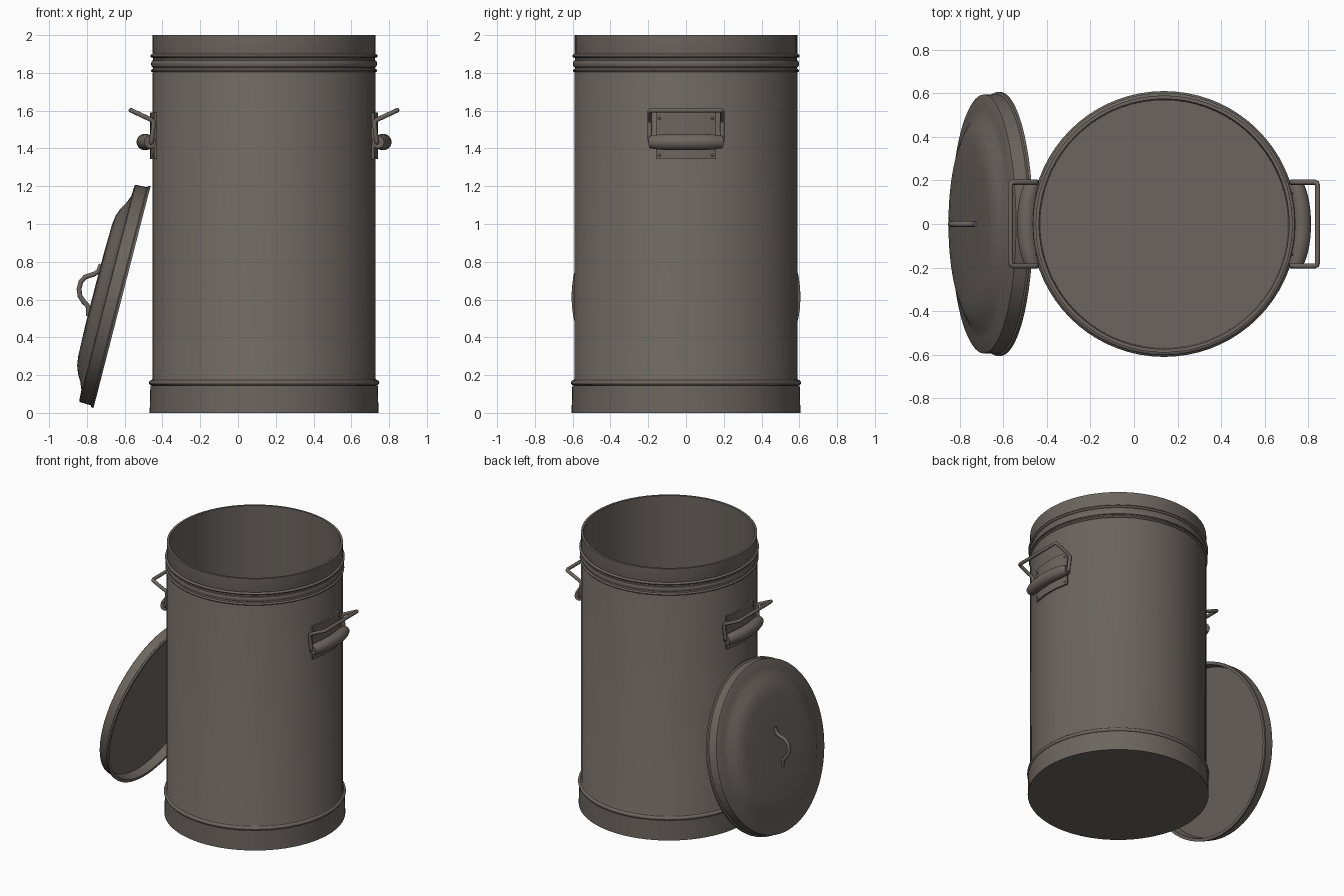
import bpy, bmesh, math
from mathutils import Vector, Matrix

cube = bpy.data.objects.get("Cube")
if cube:
    bpy.data.objects.remove(cube, do_unlink=True)

steel = bpy.data.materials.new("weathered_steel")
steel.use_nodes = True
colour = (0.15, 0.13, 0.115, 1)
steel.diffuse_color = colour
steel.node_tree.nodes["Principled BSDF"].inputs["Base Color"].default_value = colour

CX = 0.138          # axis of the can
SEGS = 72


def finish(name, bm, matrix=Matrix(), angle=35):
    """Turn a bmesh into a smooth shaded object."""
    bmesh.ops.recalc_face_normals(bm, faces=bm.faces)
    mesh = bpy.data.meshes.new(name)
    bm.to_mesh(mesh)
    bm.free()
    mesh.transform(matrix)
    if matrix.determinant() < 0:
        mesh.flip_normals()
    mesh.materials.append(steel)
    obj = bpy.data.objects.new(name, mesh)
    bpy.context.collection.objects.link(obj)
    bpy.ops.object.select_all(action='DESELECT')
    obj.select_set(True)
    bpy.context.view_layer.objects.active = obj
    bpy.ops.object.shade_smooth_by_angle(angle=math.radians(angle))
    return obj


def lathe(name, profile, matrix):
    """Spin a closed (radius, height) profile around z."""
    bm = bmesh.new()
    verts = [bm.verts.new((r, 0, z)) for r, z in profile]
    edges = [bm.edges.new(pair) for pair in zip(verts, verts[1:])]
    bmesh.ops.spin(bm, geom=verts + edges, cent=(0, 0, 0), axis=(0, 0, 1),
                   angle=math.tau, steps=SEGS)
    bmesh.ops.remove_doubles(bm, verts=bm.verts, dist=0.0005)
    return finish(name, bm, matrix)


def tube(name, path, radii, matrix, sides=12):
    """Sweep a round section along a path with capped ends."""
    bm = bmesh.new()
    pts = [Vector(p) for p in path]
    rings, normal = [], None
    for i, p in enumerate(pts):
        t = (pts[min(i + 1, len(pts) - 1)] - pts[max(i - 1, 0)]).normalized()
        normal = t.orthogonal() if normal is None else normal - t * normal.dot(t)
        normal.normalize()
        side = t.cross(normal)
        rings.append([bm.verts.new(p + radii[i] * (normal * math.cos(a) + side * math.sin(a)))
                      for a in (math.tau * k / sides for k in range(sides))])
    for a, b in zip(rings, rings[1:]):
        for k in range(sides):
            j = (k + 1) % sides
            bm.faces.new((a[k], a[j], b[j], b[k]))
    bm.faces.new(rings[0])
    bm.faces.new(rings[-1])
    return finish(name, bm, matrix, 50)


def rounded(path, cut):
    """Chamfer the inner corners of a path."""
    pts = [Vector(p) for p in path]
    out = [pts[0]]
    for a, b, c in zip(pts, pts[1:], pts[2:]):
        start, end = b + (a - b).normalized() * cut, b + (c - b).normalized() * cut
        out += [start, (start + end + 2 * b) / 4, end]
    return out + [pts[-1]]


def bead(z, r, bulge, half):
    """Profile points of a raised rolled ring."""
    return [(r + bulge * math.sin(a), z - half * math.cos(a))
            for a in (math.pi * k / 6 for k in range(7))]


# Can: base band, straight wall, rolled rings, rim and hollow inside
can = [(0, 0), (0.606, 0), (0.602, 0.145)]
can += bead(0.16, 0.595, 0.015, 0.014)
can += [(0.591, 0.18), (0.591, 1.80)]
can += bead(1.812, 0.589, 0.010, 0.008)
can += [(0.588, 1.825)]
can += bead(1.848, 0.588, 0.010, 0.019)
can += [(0.588, 1.875)]
can += bead(1.89, 0.589, 0.013, 0.010)
can += [(0.59, 1.905), (0.59, 2.0), (0.574, 2.0), (0.568, 0.02), (0, 0.02)]
lathe("can_body", can, Matrix.Translation((CX, 0, 0)))

# Lid leaning on the can: local z is the outward direction
lean = math.atan2(0.302, 1.174)
up = Vector((math.sin(lean), 0, math.cos(lean)))
out = Vector((-math.cos(lean), 0, math.sin(lean)))
lid_frame = Matrix.Translation((-0.614, 0, 0.613)) @ Matrix((up, out.cross(up), out)).transposed().to_4x4()
lid = [(0, 0.06), (0.575, 0.06), (0.585, 0), (0.606, 0), (0.606, 0.012), (0.596, 0.018),
       (0.594, 0.078), (0.586, 0.083), (0.53, 0.086), (0.49, 0.102), (0.45, 0.125),
       (0.41, 0.14), (0.36, 0.147), (0.2, 0.151), (0, 0.152)]
lathe("lid", lid, lid_frame)

# Bent strap handle on the lid
strap = [(0.14, 0.15), (0.10, 0.155), (0.08, 0.175), (0.055, 0.215), (0.025, 0.231),
         (-0.015, 0.231), (-0.05, 0.217), (-0.075, 0.19), (-0.092, 0.162), (-0.14, 0.148)]
tube("lid_handle", [(r, 0, h) for r, h in strap], [0.013] * len(strap), lid_frame)


def curved_plate(name, r0, r1, half_angle, z0, z1, matrix):
    """Sheet wrapped around the can wall."""
    bm = bmesh.new()
    sections = []
    for k in range(13):
        a = half_angle * (k / 6 - 1)
        sections.append([bm.verts.new((r * math.cos(a), r * math.sin(a), z))
                         for r, z in ((r0, z0), (r1, z0), (r1, z1), (r0, z1))])
    for a, b in zip(sections, sections[1:]):
        for k in range(4):
            j = (k + 1) % 4
            bm.faces.new((a[k], a[j], b[j], b[k]))
    bm.faces.new(sections[0])
    bm.faces.new(sections[-1])
    return finish(name, bm, matrix)


# Carrying handles, one on each side of the can
for label, sign in (("left", 1), ("right", -1)):
    frame = Matrix.Translation((CX, 0, 0)) @ Matrix.Diagonal((sign, 1, 1, 1))
    curved_plate(label + "_handle_plate", 0.585, 0.603, 0.268, 1.345, 1.59, frame)

    # Thick rolled sleeve that follows the wall
    angles = [0.305 * (k / 8 - 1) for k in range(17)]
    tube(label + "_handle_sleeve",
         [(0.632 * math.cos(a), 0.632 * math.sin(a), 1.434) for a in angles],
         [0.043 - 0.010 * (abs(a) / 0.305) ** 4 for a in angles], frame, 20)

    # Wire bail bent outward at the top
    bail = [(0.605, -0.165, 1.425), (0.596, -0.192, 1.43), (0.583, -0.192, 1.545),
            (0.705, -0.192, 1.602)]
    bail += [(x, -y, z) for x, y, z in reversed(bail)]
    path = rounded(bail, 0.015)
    tube(label + "_handle_bail", path, [0.012] * len(path), frame)

    # Rivets in the plate corners
    for level, z in (("lower", 1.365), ("upper", 1.56)):
        for end, s in (("front", -1), ("back", 1)):
            bm = bmesh.new()
            bmesh.ops.create_uvsphere(bm, u_segments=10, v_segments=6, radius=0.008)
            a = 0.235 * s
            spot = Matrix.Translation((0.602 * math.cos(a), 0.602 * math.sin(a), z))
            finish(f"{label}_{level}_{end}_rivet", bm, frame @ spot)
